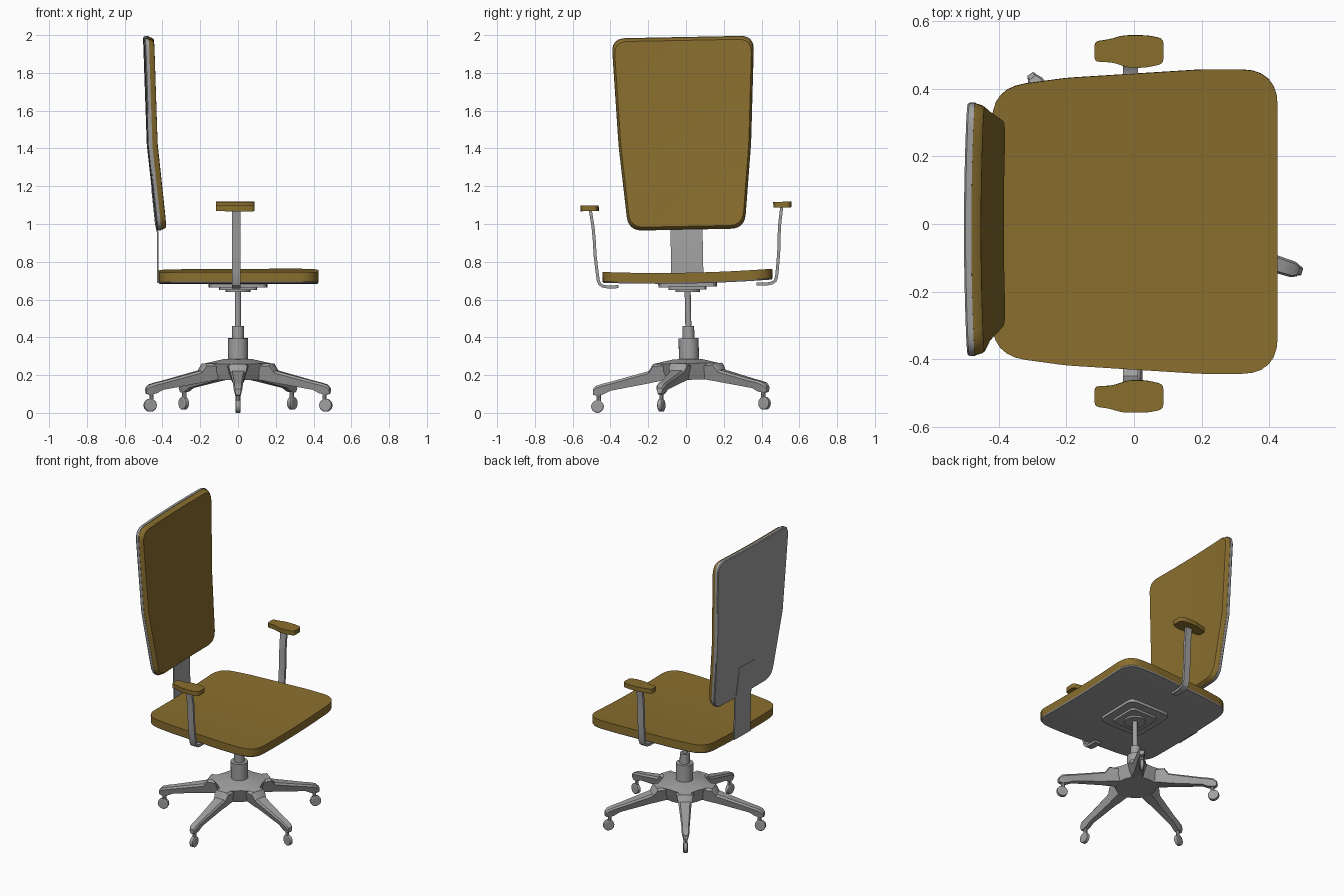
import bpy, bmesh
from math import sin, cos, pi, radians
from mathutils import Vector, Matrix

cube = bpy.data.objects.get("Cube")
if cube:
    bpy.data.objects.remove(cube, do_unlink=True)


def material(name, rgb):
    m = bpy.data.materials.new(name)
    m.use_nodes = True
    m.diffuse_color = (*rgb, 1)
    m.node_tree.nodes["Principled BSDF"].inputs["Base Color"].default_value = (*rgb, 1)
    return m


GOLD = material("mustard fabric", (0.25, 0.155, 0.027))
GRAY = material("gray metal", (0.35, 0.35, 0.35))

# The whole chair leans very slightly sideways
PIVOT = Vector((0, 0, 1.1))
LEAN = Matrix.Translation(PIVOT) @ Matrix.Rotation(radians(1.1), 4, 'X') @ Matrix.Translation(-PIVOT)


def loft(name, rings, mat, deform=None, cuts=()):
    """Skin equal-sized rings with capped ends, slice at planes, then bend."""
    bm = bmesh.new()
    loops = [[bm.verts.new(p) for p in ring] for ring in rings]
    n = len(loops[0])
    for a, b in zip(loops, loops[1:]):
        for i in range(n):
            j = (i + 1) % n
            bm.faces.new((a[i], a[j], b[j], b[i]))
    bm.faces.new(loops[0][::-1])
    bm.faces.new(loops[-1])
    for co, no in cuts:
        bmesh.ops.bisect_plane(bm, geom=bm.verts[:] + bm.edges[:] + bm.faces[:],
                               plane_co=co, plane_no=no)
    if deform:
        for v in bm.verts:
            v.co = deform(v.co)
    bmesh.ops.recalc_face_normals(bm, faces=bm.faces)
    bm.transform(LEAN)
    me = bpy.data.meshes.new(name)
    bm.to_mesh(me)
    bm.free()
    me.materials.append(mat)
    ob = bpy.data.objects.new(name, me)
    bpy.context.collection.objects.link(ob)
    bpy.ops.object.select_all(action='DESELECT')
    ob.select_set(True)
    bpy.context.view_layer.objects.active = ob
    bpy.ops.object.shade_smooth_by_angle(angle=radians(30))
    return ob


def rounded(corners, steps=6):
    """2D outline from (x, y, radius) corners."""
    pts = []
    for i, (x, y, r) in enumerate(corners):
        c = Vector((x, y))
        p = Vector(corners[i - 1][:2])
        q = Vector(corners[(i + 1) % len(corners)][:2])
        a, b = c + (p - c).normalized() * r, c + (q - c).normalized() * r
        for k in range(steps + 1):
            t = k / steps
            pts.append(a * (1 - t) ** 2 + c * (1.7 * t * (1 - t) + 0.3 * t * (1 - t)) + b * t * t)
    return pts


def symmetric(half):
    """Complete an outline whose second coordinate mirrors."""
    return half + [(x, -y, r) for x, y, r in reversed(half)]


def slab(name, outline, layers, mat, **kw):
    return loft(name, [[(p[0] * s, p[1] * s, z) for p in outline] for z, s in layers], mat, **kw)


def turned(name, profile, mat, sides=24):
    return loft(name, [[(r * cos(2 * pi * i / sides), r * sin(2 * pi * i / sides), z)
                        for i in range(sides)] for r, z in profile], mat)


Y_CUTS = [((0, k * 0.075, 0), (0, 1, 0)) for k in range(-5, 6)]

# Seat: dished cushion over a thin pan
seat_outline = rounded(symmetric([(0.425, 0.45, 0.11), (0.2, 0.45, 0.03),
                                  (-0.2, 0.425, 0.03), (-0.42, 0.395, 0.1)]))


def dish_seat(p):
    return Vector((p.x, p.y, p.z + 0.012 * (p.y / 0.44) ** 2))


slab("seat_cushion", seat_outline, [(0.692, 1), (0.742, 1)], GOLD, deform=dish_seat, cuts=Y_CUTS)
slab("seat_pan", seat_outline, [(0.685, 0.99), (0.692, 1)], GRAY, deform=dish_seat, cuts=Y_CUTS)


# Backrest: tapered outline, kinked in profile and dished across
def rear_x(z):
    if z > 1.42:
        return -0.483 - 0.02 * (z - 1.42) / 0.57
    return -0.483 + 0.05 * (1.42 - z) / 0.45


def bend_back(p):
    return Vector((rear_x(p.z) + p.x + 0.008 * (p.y / 0.35) ** 2, p.y, p.z))


back_outline = rounded(symmetric([(1.99, 0.378, 0.075), (1.42, 0.351, 0.04), (0.97, 0.308, 0.075)]))
MID = 1.48
BACK_CUTS = Y_CUTS + [((0, 0, 1.42), (0, 0, 1))]


def back_layer(depth, s):
    return [(depth, q[1] * s, MID + (q[0] - MID) * s) for q in back_outline]


loft("backrest_shell", [back_layer(0, 0.99), back_layer(0.005, 1), back_layer(0.022, 1)],
     GRAY, bend_back, BACK_CUTS)
loft("backrest_pad", [back_layer(0.022, 0.995), back_layer(0.042, 0.98), back_layer(0.05, 0.965)],
     GOLD, bend_back, BACK_CUTS)

# Flat strip joining seat and backrest
strip = [(-0.428, 0.69), (-0.428, 0.95), (rear_x(1.0) - 0.003, 1.0), (rear_x(1.18) - 0.002, 1.18)]
loft("back_support", [[(x, -0.085, z), (x, 0.085, z), (x + 0.008, 0.085, z), (x + 0.008, -0.085, z)]
                      for x, z in strip], GRAY)

# Armrests: shaped pad on a curved flat bar
pad = rounded([(-0.117, -0.03, 0.015), (-0.06, -0.032, 0.02), (-0.02, -0.048, 0.02),
               (0.035, -0.048, 0.02), (0.087, -0.036, 0.015), (0.087, 0.038, 0.015),
               (0.04, 0.048, 0.02), (-0.035, 0.048, 0.02), (-0.07, 0.036, 0.02),
               (-0.117, 0.03, 0.015)], 3)
bar = [(0.507, 1.085), (0.494, 0.99), (0.489, 0.92), (0.486, 0.84), (0.478, 0.76),
       (0.472, 0.71), (0.464, 0.69), (0.45, 0.68), (0.425, 0.675), (0.365, 0.675)]
for side, label in ((1, "left"), (-1, "right")):
    loft(f"{label}_arm_pad", [[(p.x, side * (0.51 + p.y), z) for p in pad]
                              for z in (1.078, 1.108)], GOLD)
    rings = []
    for i, c in enumerate(bar):
        a, b = Vector(bar[max(i - 1, 0)]), Vector(bar[min(i + 1, len(bar) - 1)])
        d = (b - a).normalized() * 0.008
        rings.append([(x, side * (c[0] + s * d.y), c[1] - s * d.x)
                      for x, s in ((-0.032, 1), (0.012, 1), (0.012, -1), (-0.032, -1))])
    loft(f"{label}_arm_bar", rings, GRAY)

# Stacked mounting plates under the seat
for i, (half, low, high) in enumerate(((0.155, 0.667, 0.69), (0.1, 0.652, 0.667))):
    square = rounded(symmetric([(half, half, half * 0.3), (-half, half, half * 0.3)]), 3)
    slab(f"mount_plate_{i + 1}", square, [(low, 1), (high, 1)], GRAY)

# Gas lift column
turned("mount_collar", [(0.065, 0.64), (0.065, 0.655)], GRAY)
turned("column_rod", [(0.016, 0.45), (0.016, 0.645)], GRAY)
turned("column_sleeve", [(0.031, 0.39), (0.031, 0.46)], GRAY)
turned("column_base", [(0.053, 0.27), (0.053, 0.395)], GRAY)


# Five-pointed hub, points in line with the legs
def star(tip, valley, z):
    return [((valley if i % 2 else tip) * cos(radians(-90 + 36 * i)),
             (valley if i % 2 else tip) * sin(radians(-90 + 36 * i)), z) for i in range(10)]


loft("base_hub", [star(0.14, 0.125, 0.175), star(0.17, 0.135, 0.22), star(0.19, 0.145, 0.262),
                  star(0.08, 0.065, 0.285)], GRAY)

# Legs with casters: (radius, half width, underside, top)
LEG = [(0.1, 0.06, 0.18, 0.262), (0.19, 0.05, 0.165, 0.262), (0.215, 0.04, 0.16, 0.225),
       (0.42, 0.026, 0.125, 0.172), (0.46, 0.025, 0.105, 0.163), (0.495, 0.024, 0.1, 0.152),
       (0.512, 0.016, 0.105, 0.135)]
for k in range(5):
    turn = Matrix.Rotation(radians(-90 + 72 * k), 3, 'Z')
    loft(f"base_leg_{k + 1}", [[turn @ Vector(p) for p in (
        (r, -w * 0.6, low), (r, w * 0.6, low), (r, w, top - 0.012), (r, w * 0.75, top),
        (r, -w * 0.75, top), (r, -w, top - 0.012))] for r, w, low, top in LEG], GRAY)
    loft(f"caster_stem_{k + 1}", [[turn @ Vector((0.482 + 0.012 * cos(a * pi / 4), 0.012 * sin(a * pi / 4), z))
                                   for a in range(8)] for z in (0.06, 0.115)], GRAY)
    loft(f"caster_wheel_{k + 1}", [[turn @ Vector((0.489 + r * cos(a * pi / 10), y, 0.043 + r * sin(a * pi / 10)))
                                    for a in range(20)]
                                   for r, y in ((0.028, -0.014), (0.034, -0.01), (0.034, 0.01), (0.028, 0.014))], GRAY)
